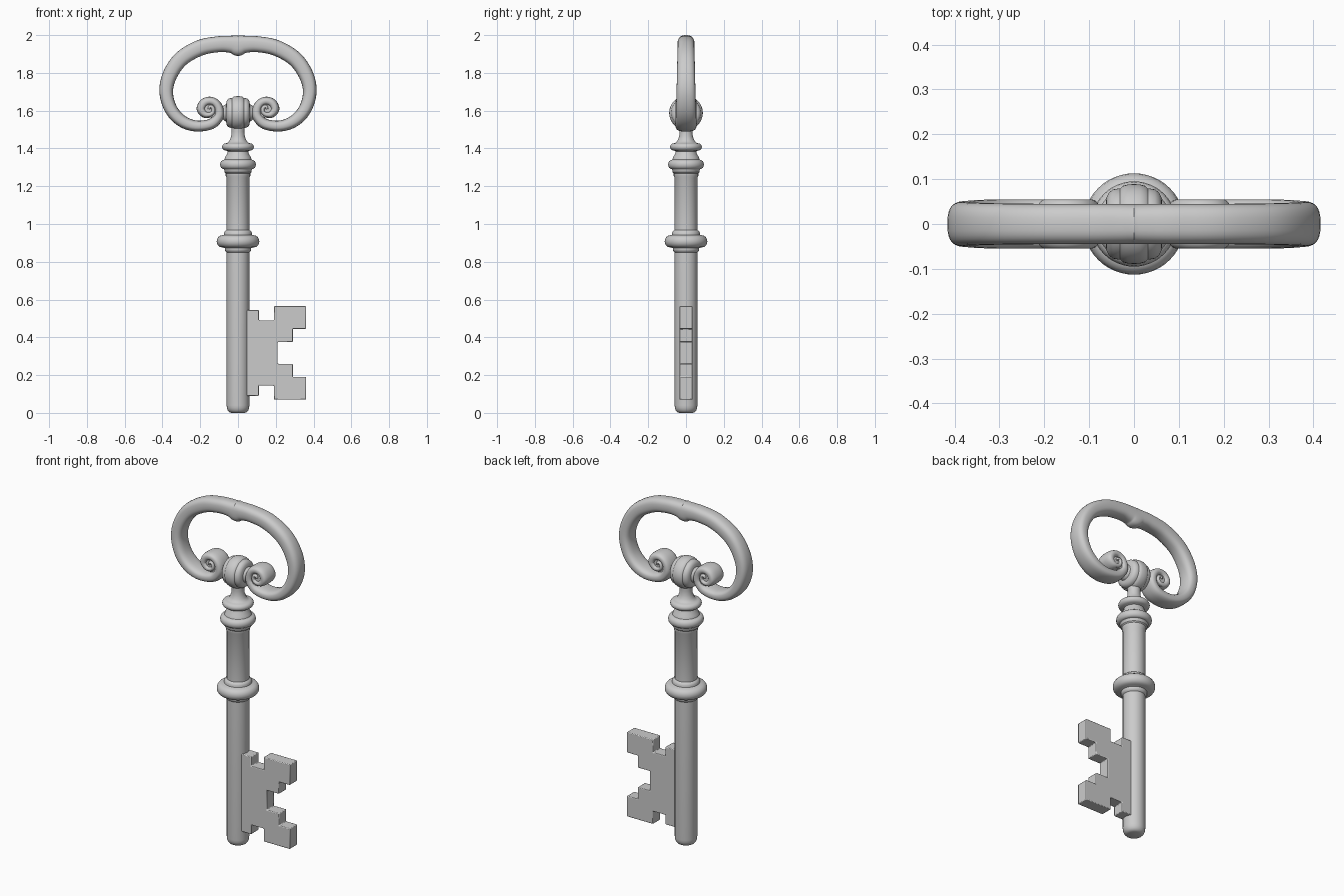
import bpy, bmesh
from math import sin, cos, pi, radians
from mathutils import Vector, Matrix

if "Cube" in bpy.data.objects:
    bpy.data.objects.remove(bpy.data.objects["Cube"])


def finish(name, bm, angle=35):
    bmesh.ops.recalc_face_normals(bm, faces=bm.faces)
    mesh = bpy.data.meshes.new(name)
    bm.to_mesh(mesh)
    bm.free()
    ob = bpy.data.objects.new(name, mesh)
    bpy.context.collection.objects.link(ob)
    bpy.ops.object.select_all(action='DESELECT')
    ob.select_set(True)
    bpy.context.view_layer.objects.active = ob
    bpy.ops.object.shade_smooth_by_angle(angle=radians(angle))
    return ob


def skin(bm, rings):
    """Bridge successive closed rings of points and cap both ends."""
    vr = [[bm.verts.new(p) for p in r] for r in rings]
    n = len(vr[0])
    for a, b in zip(vr, vr[1:]):
        for i in range(n):
            j = (i + 1) % n
            bm.faces.new((a[i], a[j], b[j], b[i]))
    return vr


def lathe(name, profile, matrix=Matrix(), seg=48):
    """Turn (radius, height) points around z."""
    bm = bmesh.new()
    vr = skin(bm, [[(r * cos(2 * pi * i / seg), r * sin(2 * pi * i / seg), h)
                    for i in range(seg)] for r, h in profile])
    bm.faces.new(vr[0])
    bm.faces.new(vr[-1])
    bm.transform(matrix)
    return finish(name, bm)


def bead(h, half, r0, r1, n=8):
    """Half-round moulding from radius r0 bulging to r1."""
    return [(r0 + (r1 - r0) * sin(pi * i / n), h - half * cos(pi * i / n))
            for i in range(n + 1)]


# Shaft with rounded foot, middle collar and upper collars
shaft = [(0.035, 0), (0.046, 0.004), (0.054, 0.013), (0.059, 0.026), (0.06, 0.04),
         (0.06, 0.85), (0.066, 0.855), (0.07, 0.863), (0.07, 0.872)]
shaft += bead(0.908, 0.032, 0.084, 0.113)
shaft += [(0.074, 0.943), (0.073, 0.955), (0.068, 0.963), (0.06, 0.968),
          (0.06, 1.245), (0.065, 1.255), (0.065, 1.268), (0.071, 1.274), (0.072, 1.285)]
shaft += bead(1.315, 0.024, 0.076, 0.095)
shaft += [(0.072, 1.342), (0.068, 1.355), (0.058, 1.37), (0.054, 1.385)]
shaft += bead(1.408, 0.02, 0.062, 0.084)
shaft += [(0.052, 1.432), (0.043, 1.445), (0.036, 1.465), (0.034, 1.49), (0.038, 1.54)]
lathe("shaft", shaft)

# Banded knob, turned around the x axis
half = [(0.089, 0), (0.088, 0.014), (0.085, 0.025), (0.079, 0.031), (0.079, 0.036),
        (0.077, 0.047), (0.07, 0.056), (0.06, 0.061), (0.045, 0.063), (0.042, 0.072),
        (0.036, 0.078), (0.032, 0.095)]
knob = [(r, -h) for r, h in reversed(half[1:])] + half
lathe("knob", knob, Matrix.Translation((0, 0, 1.588)) @ Matrix.Rotation(pi / 2, 4, 'Y'))

# Bow: half path as (x, z, half thickness, half depth), ending in a spiral
path = [(0, 1.945, 0.055, 0.045), (0.035, 1.951, 0.046, 0.045),
        (0.1, 1.952, 0.042, 0.045), (0.2, 1.933, 0.042, 0.045),
        (0.3, 1.875, 0.041, 0.046), (0.36, 1.79, 0.039, 0.048),
        (0.38, 1.70, 0.036, 0.050), (0.356, 1.61, 0.034, 0.053),
        (0.3, 1.547, 0.032, 0.055), (0.225, 1.519, 0.029, 0.055)]
cx, cz = 0.15, 1.608
for deg, r, t, d in [(-95, 0.079, 0.028, 0.055), (-140, 0.061, 0.027, 0.055),
                     (-180, 0.049, 0.025, 0.055), (-225, 0.044, 0.023, 0.055),
                     (-270, 0.043, 0.023, 0.055), (-315, 0.044, 0.024, 0.055),
                     (-360, 0.045, 0.024, 0.055), (-405, 0.037, 0.02, 0.054),
                     (-450, 0.029, 0.016, 0.054), (-495, 0.024, 0.014, 0.054),
                     (-540, 0.019, 0.013, 0.054), (-585, 0.016, 0.012, 0.054),
                     (-630, 0.012, 0.011, 0.054), (-720, 0.004, 0.009, 0.053)]:
    path.append((cx + r * cos(radians(deg)), cz + r * sin(radians(deg)), t, d))

# Smooth the path with a Catmull-Rom spline
P = [Vector(p) for p in path]
P = [Vector((-P[1][0], *P[1][1:]))] + P + [2 * P[-1] - P[-2]]
S = []
STEPS = 6
for a, b, c, d in zip(P, P[1:], P[2:], P[3:]):
    for k in range(STEPS):
        u = k / STEPS
        S.append(0.5 * (2 * b + (c - a) * u + (2 * a - 5 * b + 4 * c - d) * u * u
                        + (3 * b - a - 3 * c + d) * u ** 3))
S.append(P[-2])


def power(v, e):
    return (abs(v) ** e) * (1 if v > 0 else -1)


rings = []
for i, p in enumerate(S):
    t = S[min(i + 1, len(S) - 1)] - S[max(i - 1, 0)]
    tan = Vector((1, 0)) if i == 0 else Vector((t[0], t[1])).normalized()
    ring = []
    for k in range(28):
        a = 2 * pi * k / 28
        w, y = p[2] * power(cos(a), 0.75), p[3] * power(sin(a), 0.75)
        ring.append((p[0] - tan[1] * w, y, p[1] + tan[0] * w))
    rings.append(ring)
bm = bmesh.new()
bm.faces.new(skin(bm, rings)[-1])
bow = finish("bow", bm, 50)
bow.modifiers.new("mirror", 'MIRROR').use_clip = True

# Solid hearts of the two scrolls
for side, label in ((-1, "left"), (1, "right")):
    lathe(label + "_scroll_core", [(0.045, -0.043), (0.045, 0.043)],
          Matrix.Translation((side * cx, 0, cz)) @ Matrix.Rotation(pi / 2, 4, 'X'), 24)

# Bit: upper half outline mirrored about its middle height
mid = 0.3175
upper = [(0.21, 0.375), (0.29, 0.375), (0.29, 0.445), (0.36, 0.445), (0.36, 0.565),
         (0.19, 0.565), (0.19, 0.49), (0.11, 0.49), (0.11, 0.545), (0.0, 0.545)]
outline = upper + [(x, 2 * mid - z) for x, z in reversed(upper)]
bm = bmesh.new()
face = bm.faces.new([bm.verts.new((x, -0.035, z)) for x, z in outline])
ext = bmesh.ops.extrude_face_region(bm, geom=[face])
bmesh.ops.translate(bm, vec=(0, 0.07, 0),
                    verts=[v for v in ext["geom"] if isinstance(v, bmesh.types.BMVert)])
bit = finish("bit", bm, 30)
bev = bit.modifiers.new("bevel", 'BEVEL')
bev.width = 0.004
bev.segments = 2
